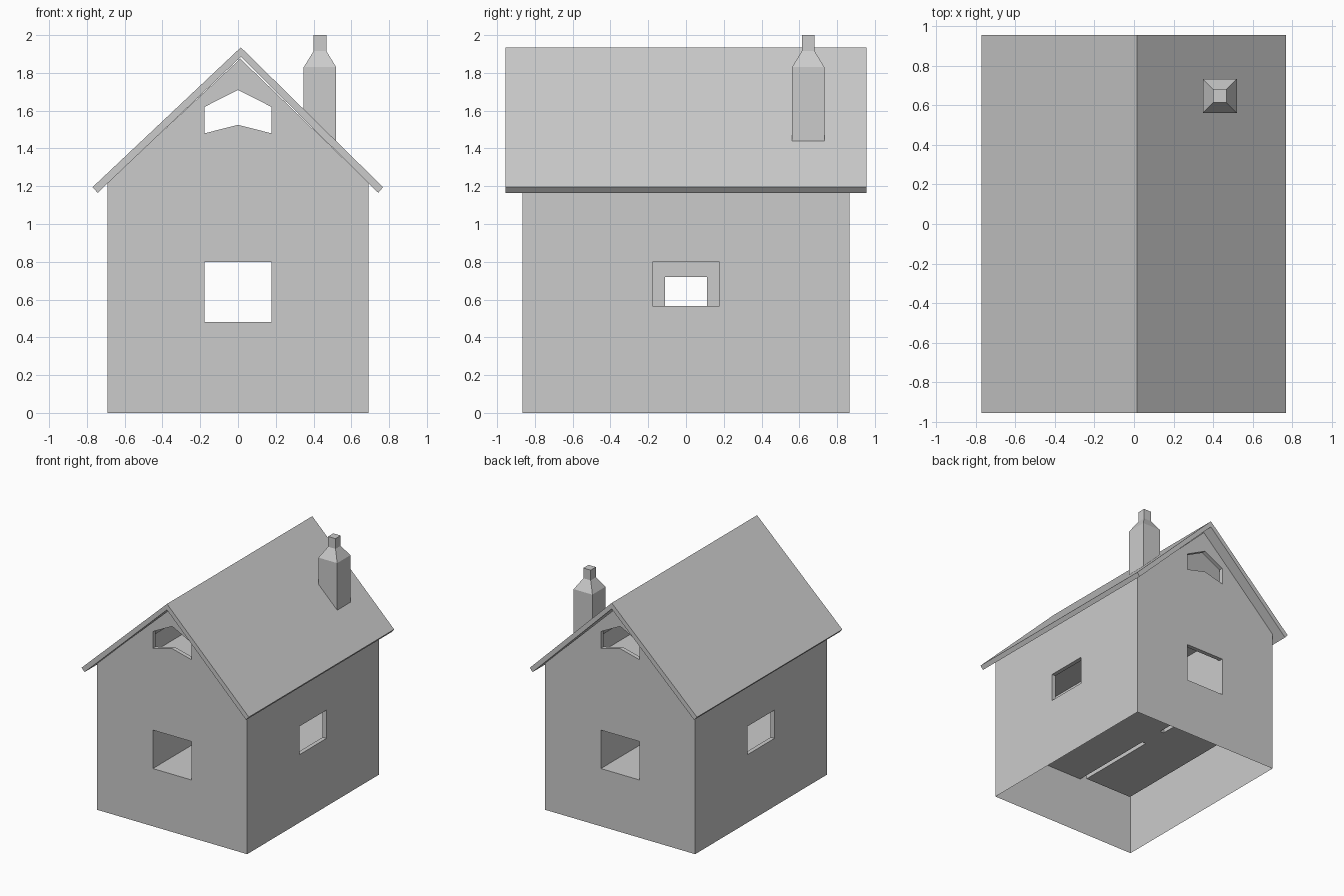
import bpy, bmesh
from mathutils import Vector
from mathutils.geometry import tessellate_polygon

if "Cube" in bpy.data.objects:
    bpy.data.objects.remove(bpy.data.objects["Cube"])

grey = bpy.data.materials.new("plain_grey")
grey.diffuse_color = (0.6, 0.6, 0.6, 1)
grey.use_nodes = True
grey.node_tree.nodes["Principled BSDF"].inputs["Base Color"].default_value = grey.diffuse_color

HX, HY, T = 0.69, 0.865, 0.035      # wall half sizes and thickness
W = 0.177                           # window half width
FLOOR, CEIL, ATTIC = 0.48, 1.01, 1.06


def finish(name, bm, weld=True):
    if weld:
        bmesh.ops.remove_doubles(bm, verts=bm.verts, dist=1e-5)
    me = bpy.data.meshes.new(name)
    bm.to_mesh(me)
    bm.free()
    me.materials.append(grey)
    ob = bpy.data.objects.new(name, me)
    bpy.context.collection.objects.link(ob)
    return ob


def place(axis, d, p):
    """2D point on the plane axis = d."""
    u, v = p
    return Vector({'x': (d, u, v), 'y': (u, d, v), 'z': (u, v, d)}[axis])


def face(bm, pts, n):
    f = bm.faces.new([bm.verts.new(p) for p in pts])
    f.normal_update()
    if f.normal.dot(n) < 0:
        f.normal_flip()


def panel(bm, axis, d, sign, outer, holes=()):
    """Flat sheet with holes, facing sign along axis."""
    n = place(axis, sign, (0, 0))
    loops = [[place(axis, d, p) for p in lp] for lp in (outer, *holes)]
    flat = [p for lp in loops for p in lp]
    if not holes and len(outer) == 4:
        face(bm, flat, n)
        return
    for tri in tessellate_polygon(loops):
        pts = [flat[i] for i in tri]
        if (pts[1] - pts[0]).cross(pts[2] - pts[0]).length > 1e-8:
            face(bm, pts, n)


def reveal(bm, axis, d0, d1, loop):
    """Band joining a hole outline on two parallel planes, facing the hole."""
    mid = place(axis, (d0 + d1) / 2, [sum(c) / len(loop) for c in zip(*loop)])
    for a, b in zip(loop, loop[1:] + loop[:1]):
        pts = [place(axis, d0, a), place(axis, d0, b),
               place(axis, d1, b), place(axis, d1, a)]
        face(bm, pts, mid - sum(pts, Vector()) / 4)


def rect(u0, u1, v0, v1):
    return [(u0, v0), (u1, v0), (u1, v1), (u0, v1)]


gable_win = rect(-W, W, FLOOR, 0.80)
attic_win = [(-W, 1.48), (0, 1.525), (W, 1.48), (W, 1.62), (0, 1.71), (-W, 1.62)]
side_win = rect(-W, W, 0.565, 0.80)
gable = [(-HX, 0), (HX, 0), (HX, 1.22), (0.012, 1.875), (-HX, 1.22)]
IX, IY = HX - T, HY - T

# Outer wall shell, open underneath
bm = bmesh.new()
for s in (-1, 1):
    panel(bm, 'y', s * HY, s, gable, [gable_win, attic_win])
    panel(bm, 'x', s * HX, s, rect(-HY, HY, 0, 1.22), [side_win])
finish("outer_walls", bm)

# Window reveals
bm = bmesh.new()
for s in (-1, 1):
    for lp in (gable_win, attic_win):
        reveal(bm, 'y', s * HY, s * IY, lp)
    reveal(bm, 'x', s * HX, s * IX, side_win)
finish("window_reveals", bm)

# Three lower rooms, joined by two low doorways
bm = bmesh.new()
PX, DY, DZ = W + T, 0.11, 0.72
partition = [(-IY, FLOOR), (-DY, FLOOR), (-DY, DZ), (DY, DZ), (DY, FLOOR),
             (IY, FLOOR), (IY, CEIL), (-IY, CEIL)]
rooms = [(-IX, -PX), (-W, W), (PX, IX)]
for x0, x1 in rooms:
    panel(bm, 'z', FLOOR, 1, rect(x0, x1, -IY, IY))
    panel(bm, 'z', CEIL, -1, rect(x0, x1, -IY, IY))
    low = 0.80 if x0 == -W else FLOOR
    for s in (-1, 1):
        panel(bm, 'y', s * IY, -s, rect(x0, x1, low, CEIL))
for s in (-1, 1):
    panel(bm, 'x', s * IX, -s, rect(-IY, IY, FLOOR, CEIL), [side_win])
    panel(bm, 'x', s * PX, s, partition)
    panel(bm, 'x', s * W, -s, partition)
    reveal(bm, 'x', s * W, s * PX, rect(-DY, DY, FLOOR, DZ))
finish("lower_rooms", bm)

# Attic room under the roof
bm = bmesh.new()
attic = [(-IX, ATTIC), (IX, ATTIC), (IX, 1.20), (0.012, 1.825), (-IX, 1.20)]
for s in (-1, 1):
    panel(bm, 'y', s * IY, -s, attic, [attic_win])
reveal(bm, 'y', -IY, IY, attic)
finish("attic_room", bm)

# Roof: one folded slab
bm = bmesh.new()
RY = 0.955
roof = [(-0.77, 1.195), (-0.743, 1.165), (0.015, 1.885), (0.743, 1.165),
        (0.768, 1.195), (0.015, 1.935)]
ends = [[bm.verts.new((x, y, z)) for x, z in roof] for y in (-RY, RY)]
for i in range(6):
    j = (i + 1) % 6
    bm.faces.new((ends[0][i], ends[0][j], ends[1][j], ends[1][i]))
for e in ends:
    bm.faces.new((e[0], e[1], e[2], e[5]))
    bm.faces.new((e[5], e[2], e[3], e[4]))
bmesh.ops.recalc_face_normals(bm, faces=bm.faces)
finish("roof", bm)

# Chimney: square stack narrowing to a small flue, foot cut to the roof slope
bm = bmesh.new()
CX, CY = 0.434, 0.647
rings = []
for r, z in ((0.086, None), (0.086, 1.83), (0.034, 1.915), (0.034, 2.0)):
    ring = []
    for dx, dy in ((-r, -r), (r, -r), (r, r), (-r, r)):
        zz = 1.50 - 0.98 * dx if z is None else z
        ring.append(bm.verts.new((CX + dx, CY + dy, zz)))
    rings.append(ring)
for a, b in zip(rings, rings[1:]):
    for i in range(4):
        j = (i + 1) % 4
        bm.faces.new((a[i], a[j], b[j], b[i]))
bm.faces.new(rings[0])
bm.faces.new(rings[-1])
bmesh.ops.recalc_face_normals(bm, faces=bm.faces)
finish("chimney", bm)
